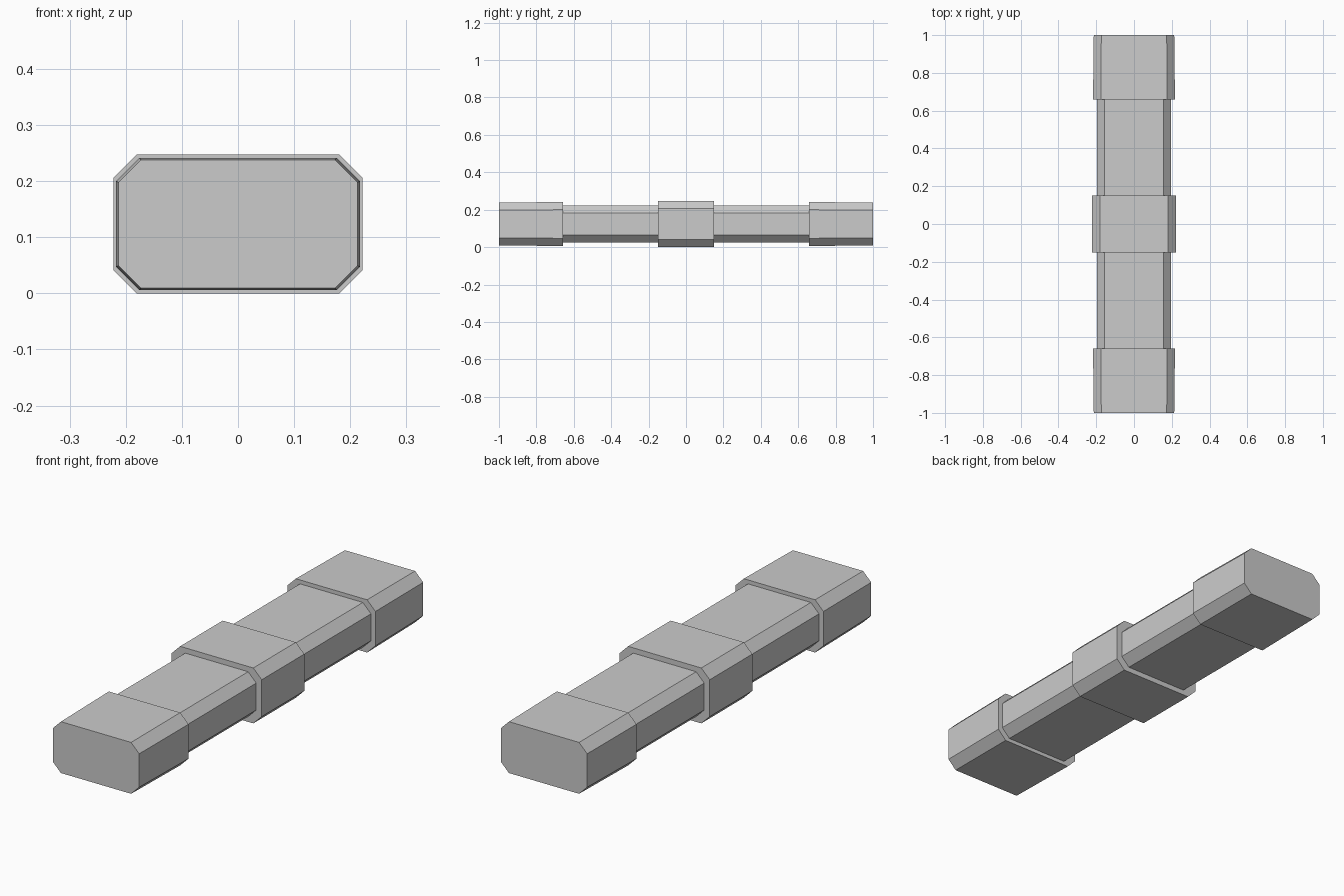
import bpy, bmesh

if "Cube" in bpy.data.objects:
    bpy.data.objects.remove(bpy.data.objects["Cube"])

MID_Z = 0.1235  # height of the long axis


def octagon(half_w, half_h, cut):
    """Chamfered rectangle in the XZ plane, centred on the long axis."""
    w, h = half_w, half_h
    return [(w, -h + cut), (w, h - cut), (w - cut, h), (-w + cut, h),
            (-w, h - cut), (-w, -h + cut), (-w + cut, -h), (w - cut, -h)]


def loft(name, sections):
    """Closed solid through chamfered sections: (y, half_w, half_h, cut)."""
    bm = bmesh.new()
    rings = [[bm.verts.new((x, y, z + MID_Z)) for x, z in octagon(w, h, c)]
             for y, w, h, c in sections]
    for a, b in zip(rings, rings[1:]):
        for i in range(8):
            j = (i + 1) % 8
            bm.faces.new((a[i], a[j], b[j], b[i]))
    bm.faces.new(rings[0])
    bm.faces.new(rings[-1])
    bmesh.ops.recalc_face_normals(bm, faces=bm.faces)
    mesh = bpy.data.meshes.new(name)
    bm.to_mesh(mesh)
    bm.free()
    obj = bpy.data.objects.new(name, mesh)
    bpy.context.collection.objects.link(obj)
    return obj


# Core bar running between the two end caps
loft("core_bar", [(y, 0.195, 0.1, 0.04) for y in (-0.8, 0.8)])

# Raised band around the middle
loft("middle_band", [(y, 0.222, 0.1235, 0.0415) for y in (-0.15, 0.15)])

# End caps, tapering very slightly towards the outer faces
for side, name in ((-1, "front_cap"), (1, "back_cap")):
    loft(name, [(side * 0.658, 0.217, 0.1175, 0.041),
                (side * 1.0, 0.213, 0.1145, 0.04)])
